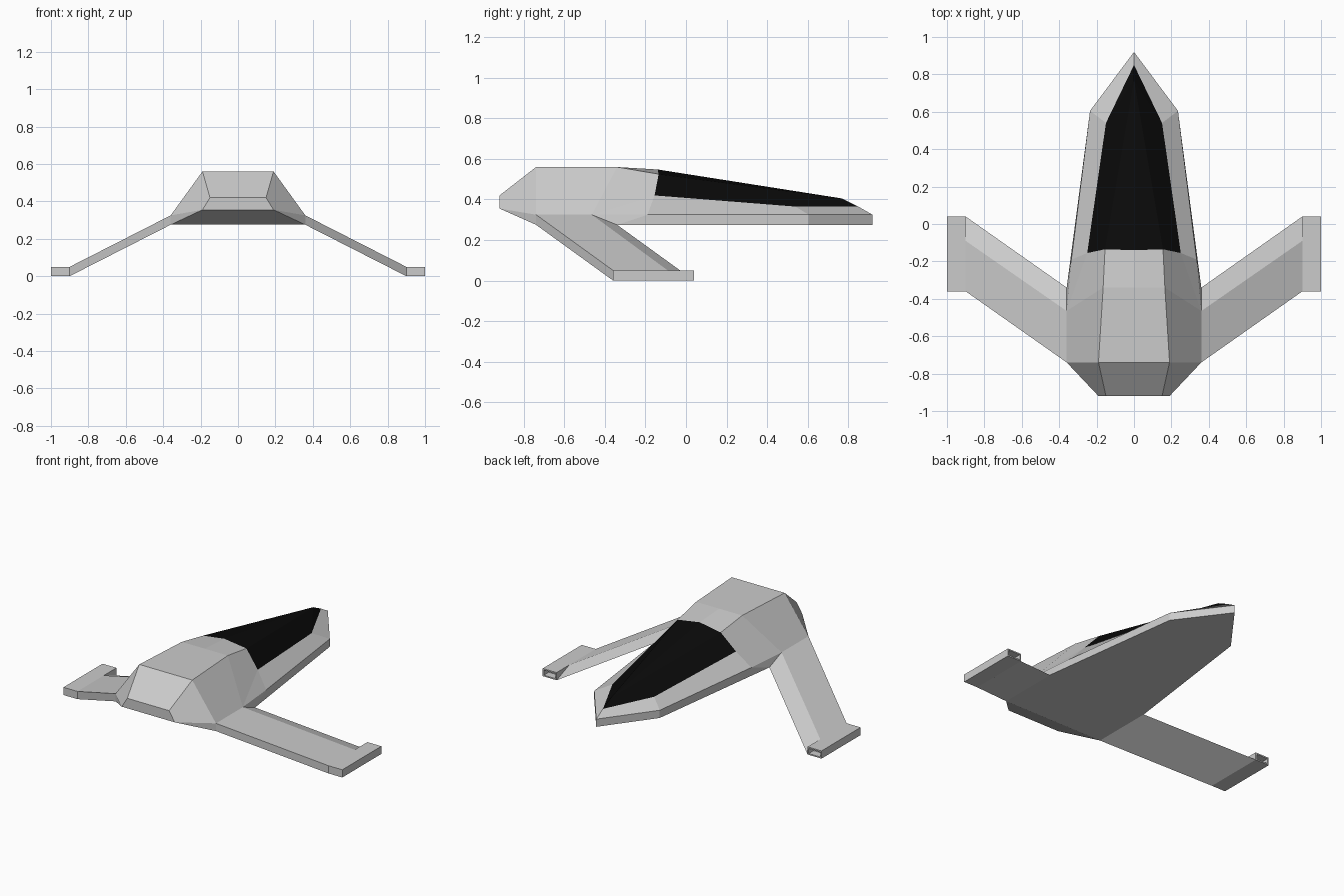
import bpy, bmesh

if "Cube" in bpy.data.objects:
    bpy.data.objects.remove(bpy.data.objects["Cube"])

# Key points of the right half (x, y, z); mirrored to the left later
P = {
    # underside and rim, nose to tail
    "nose_b": (0, .92, .275), "nose_r": (0, .92, .325),
    "b1": (.235, .605, .275), "r1": (.235, .605, .325),
    "b2": (.36, -.34, .275), "r2": (.335, -.19, .325), "r3": (.36, -.465, .325),
    "b3": (.36, -.74, .275), "r4": (.36, -.74, .325),
    # tail plate
    "k0": (.19, -.92, .355), "k1": (.15, -.92, .42),
    # roof
    "t0": (.19, -.74, .56), "t1": (.165, -.34, .56),
    # canopy outline and ridge
    "ca": (.25, -.155, .42), "cb": (.155, -.135, .525), "cc": (0, -.14, .548),
    "l1": (.15, .54, .365), "l2": (0, .85, .365), "u": (0, .77, .405),
    # wing tip end
    "w_b": (.9, .04, 0), "w_t": (.9, -.09, .05),
    "w_rt": (.9, -.36, .05), "w_rb": (.9, -.36, 0),
}
# centre-line partners
for n in ("b1", "b2", "b3", "k0", "k1", "t0", "t1"):
    P[n + "c"] = (0,) + P[n][1:]


def finish(name, bm, mat=None):
    """Mirror across x, weld the seam and make an object."""
    dup = bmesh.ops.duplicate(bm, geom=bm.verts[:] + bm.edges[:] + bm.faces[:])
    for g in dup["geom"]:
        if isinstance(g, bmesh.types.BMVert):
            g.co.x *= -1
    bmesh.ops.remove_doubles(bm, verts=bm.verts[:], dist=1e-4)
    bmesh.ops.recalc_face_normals(bm, faces=bm.faces[:])
    me = bpy.data.meshes.new(name)
    bm.to_mesh(me)
    bm.free()
    ob = bpy.data.objects.new(name, me)
    bpy.context.collection.objects.link(ob)
    if mat:
        me.materials.append(mat)
    return ob


def panels(name, faces, mat=None):
    """Build flat panels from space-separated point names."""
    bm = bmesh.new()
    verts = {}
    for f in faces:
        loop = []
        for n in f.split():
            if n not in verts:
                verts[n] = bm.verts.new(P[n])
            loop.append(verts[n])
        bm.faces.new(loop)
    return finish(name, bm, mat)


# Hull
panels("hull", [
    "nose_b b1 b1c", "b1 b2 b2c b1c", "b2 b3 b3c b2c",      # underside
    "nose_b nose_r r1 b1", "b1 r1 r2 b2", "b2 r2 r3",       # rim
    "b2 r3 r4 b3",                                          # wing root
    "r1 nose_r l2 l1", "r2 r1 l1 ca",                       # canopy surround
    "r3 r2 ca", "r3 ca cb t1", "r4 r3 t1 t0",               # flanks
    "t1 cb cc t1c", "t0 t1 t1c t0c",                        # roof
    "t0 t0c k1c k1", "k1 k1c k0c k0", "k0 k0c b3c b3",      # tail
    "r4 t0 k1 k0", "r4 k0 b3",
])

# Black canopy
black = bpy.data.materials.new("canopy_black")
black.diffuse_color = (.003, .003, .003, 1)
black.use_nodes = True
black.node_tree.nodes["Principled BSDF"].inputs["Base Color"].default_value = black.diffuse_color
panels("canopy", ["ca cb u l1", "cb cc u", "l1 u l2"], black)

# Sloping wings
panels("wings", [
    "b2 b3 w_rb w_b", "r3 r4 w_rt w_t", "b2 r3 w_t w_b",
    "b3 r4 w_rt w_rb", "w_b w_t w_rt w_rb",
])

# Wing tip pods with a recessed opening facing the nose
bm = bmesh.new()
bmesh.ops.create_cube(bm, size=1)
bmesh.ops.scale(bm, vec=(.1, .4, .05), verts=bm.verts[:])
bmesh.ops.translate(bm, vec=(.95, -.16, .025), verts=bm.verts[:])
front = [max(bm.faces, key=lambda f: f.calc_center_median().y)]
bmesh.ops.inset_region(bm, faces=front, thickness=.012)
ext = bmesh.ops.extrude_face_region(bm, geom=front)
bmesh.ops.translate(bm, vec=(0, -.05, 0),
                    verts=[g for g in ext["geom"] if isinstance(g, bmesh.types.BMVert)])
bmesh.ops.delete(bm, geom=[f for f in front if f.is_valid], context="FACES_ONLY")
finish("wing_tip_pods", bm)
